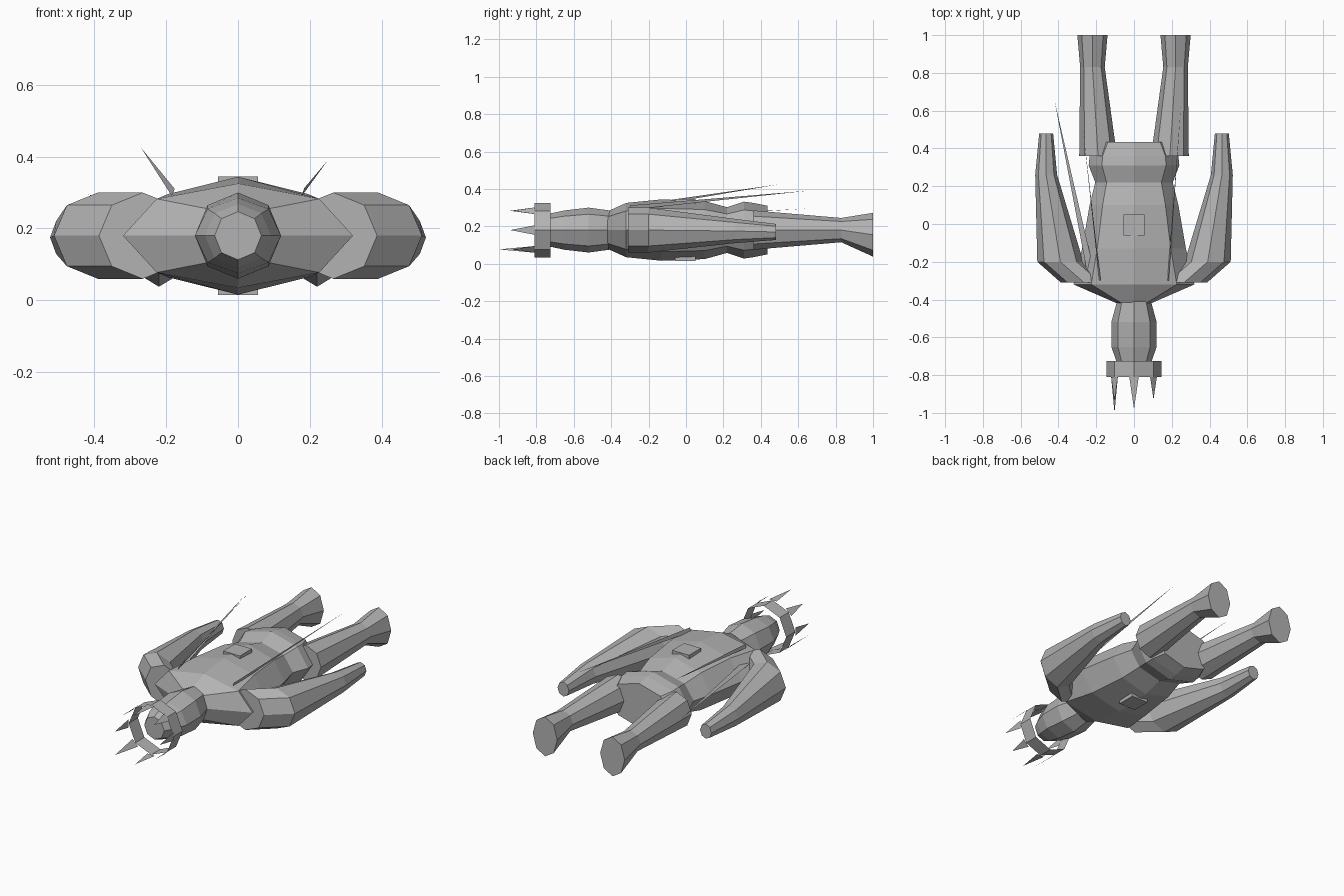
import bpy, bmesh
from math import cos, sin, pi
from mathutils import Vector

old = bpy.data.objects.get("Cube")
if old:
    bpy.data.objects.remove(old)

grey = bpy.data.materials.new("plain_grey")
grey.use_nodes = True
GREY = (0.45, 0.45, 0.45, 1)
grey.diffuse_color = GREY
grey.node_tree.nodes["Principled BSDF"].inputs["Base Color"].default_value = GREY
MID = 0.18  # height of the body's axis


def finish(name, bm, solid=True):
    if solid:
        bmesh.ops.recalc_face_normals(bm, faces=bm.faces)
    mesh = bpy.data.meshes.new(name)
    bm.to_mesh(mesh)
    bm.free()
    mesh.materials.append(grey)
    obj = bpy.data.objects.new(name, mesh)
    bpy.context.collection.objects.link(obj)
    return obj


def loft(name, rings, side=1, capped=True):
    """Eight-sided tube through rings of (y, centre x, centre z, half width, half height)."""
    bm = bmesh.new()
    loops = []
    for y, cx, cz, rx, rz in rings:
        loops.append([bm.verts.new((side * (cx + rx * cos(k * pi / 4)), y,
                                    cz + rz * sin(k * pi / 4))) for k in range(8)])
    for a, b in zip(loops, loops[1:]):
        for k in range(8):
            n = (k + 1) % 8
            bm.faces.new((a[k], a[n], b[n], b[k]))
    if capped:
        bm.faces.new(loops[0])
        bm.faces.new(loops[-1])
    return finish(name, bm)


def blade(name, base, tip, width):
    """Thin flat spike."""
    base, tip, width = Vector(base), Vector(tip), Vector(width)
    bm = bmesh.new()
    bm.faces.new([bm.verts.new(p) for p in (base - width, base + width, tip)])
    return finish(name, bm, solid=False)


# Body and head
loft("torso", [(-0.42, 0, MID, 0.09, 0.1), (-0.32, 0, MID, 0.32, 0.145),
               (-0.13, 0, MID, 0.275, 0.164), (0.1, 0, MID, 0.235, 0.155),
               (0.22, 0, MID, 0.205, 0.122), (0.31, 0, MID, 0.24, 0.152),
               (0.36, 0, MID, 0.235, 0.145), (0.435, 0, MID, 0.195, 0.13)])
loft("head", [(-0.41, 0, MID, 0.09, 0.105), (-0.52, 0, MID, 0.12, 0.12),
              (-0.65, 0, MID, 0.12, 0.105), (-0.73, 0, MID, 0.092, 0.088),
              (-0.78, 0, MID, 0.065, 0.067)])

# Limbs
for side, label in ((1, "left"), (-1, "right")):
    loft(label + "_arm", [(-0.31, 0.265, MID, 0.122, 0.12), (-0.2, 0.39, MID, 0.122, 0.12),
                          (0.26, 0.465, 0.175, 0.058, 0.065),
                          (0.48, 0.465, 0.17, 0.037, 0.043)], side)
    loft(label + "_leg", [(0.36, 0.19, MID, 0.1, 0.105), (0.83, 0.22, MID, 0.065, 0.065),
                          (1.0, 0.22, 0.155, 0.08, 0.117)], side)

# Square block through the chest
bm = bmesh.new()
bmesh.ops.create_cube(bm, size=1)
bmesh.ops.scale(bm, vec=(0.11, 0.11, 0.33), verts=bm.verts)
bmesh.ops.translate(bm, vec=(0, -0.005, MID), verts=bm.verts)
finish("chest_block", bm)

# Crown: open band and a spike on each corner
R = 0.146
loft("crown_band", [(-0.81, 0, MID, R, R), (-0.725, 0, MID, R, R)], capped=False)
for k, tip in enumerate((-0.94, -0.93, -0.98, -0.94, -0.94, -1.0, -0.96, -0.93)):
    a = k * pi / 4
    x, z = R * cos(a), MID + R * sin(a)
    blade("crown_spike", (x, -0.81, z), (x, tip, z), (-0.025 * sin(a), 0, 0.025 * cos(a)))

# Long thin blades trailing from the shoulders
blade("right_back_blade", (-0.18, -0.3, 0.3), (-0.27, 0.5, 0.425), (0.004, 0, 0.01))
blade("left_back_blade", (0.18, -0.3, 0.3), (0.25, 0.65, 0.39), (0.004, 0, 0.012))
blade("right_side_blade", (-0.22, -0.3, 0.24), (-0.42, 0.65, 0.295), (0.02, 0, 0.004))
